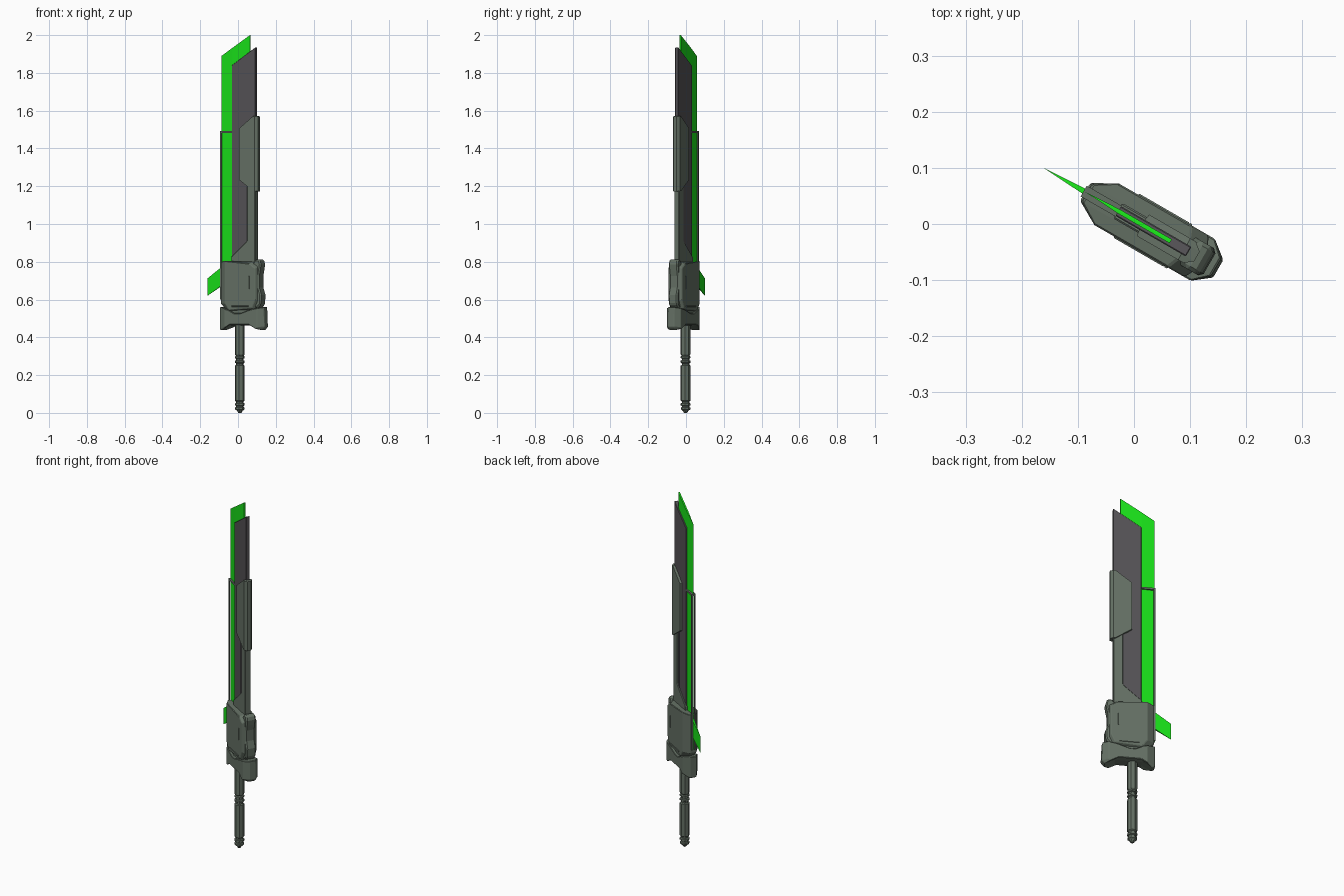
import bpy, bmesh, math
from mathutils import Matrix, Vector

if "Cube" in bpy.data.objects:
    bpy.data.objects.remove(bpy.data.objects["Cube"])

# local frame: x = blade width, y = thickness, z = up; turned 30 degrees about z
TURN = Matrix.Rotation(math.radians(-30), 4, 'Z') @ Matrix.Translation((0, 0.006, 0))


def material(name, rgb):
    m = bpy.data.materials.new(name)
    m.diffuse_color = (*rgb, 1)
    m.use_nodes = True
    m.node_tree.nodes["Principled BSDF"].inputs["Base Color"].default_value = m.diffuse_color
    return m


OLIVE = material("olive_metal", (0.13, 0.165, 0.13))
DARK = material("dark_metal", (0.09, 0.085, 0.092))
GREEN = material("green_edge", (0.01, 0.75, 0.01))


def finish(name, bm, mat, bevel=0):
    bmesh.ops.recalc_face_normals(bm, faces=bm.faces)
    bm.transform(TURN)
    me = bpy.data.meshes.new(name)
    bm.to_mesh(me)
    bm.free()
    me.materials.append(mat)
    ob = bpy.data.objects.new(name, me)
    bpy.context.collection.objects.link(ob)
    if bevel:
        b = ob.modifiers.new("bevel", 'BEVEL')
        b.width = bevel
        b.segments = 1
        b.limit_method = 'ANGLE'
    return ob


def loft(name, layers, mat, bevel=0):
    """Stack of (thickness offset, outline) layers with equal point counts."""
    bm = bmesh.new()
    rings = [[bm.verts.new((u, v, z)) for u, z in pts] for v, pts in layers]
    for a, b in zip(rings, rings[1:]):
        for i in range(len(a)):
            j = (i + 1) % len(a)
            bm.faces.new((a[i], a[j], b[j], b[i]))
    bm.faces.new(rings[0])
    bm.faces.new(rings[-1])
    return finish(name, bm, mat, bevel)


def slab(name, pts, half, mat, bevel=0):
    return loft(name, [(-half, pts), (half, pts)], mat, bevel)


def rect(u0, u1, z0, z1):
    return [(u0, z0), (u0, z1), (u1, z1), (u1, z0)]


def chamfered(name, inner, v_in, outer, v_out, mat, bevel=0):
    return loft(name, [(-v_in, inner), (-v_out, outer), (v_out, outer), (v_in, inner)], mat, bevel)


def wedge(name, face, edge, half, mat):
    return loft(name, [(-half, face), (0, edge), (half, face)], mat)


def lathe(name, profile, sides, cx, cy, mat):
    bm = bmesh.new()
    rings = []
    for r, z in profile:
        rings.append([bm.verts.new((cx + r * math.cos(2 * math.pi * (i + .5) / sides),
                                    cy + r * math.sin(2 * math.pi * (i + .5) / sides), z))
                      for i in range(sides)])
    for a, b in zip(rings, rings[1:]):
        for i in range(sides):
            j = (i + 1) % sides
            bm.faces.new((a[i], a[j], b[j], b[i]))
    bm.faces.new(rings[0])
    bm.faces.new(rings[-1])
    return finish(name, bm, mat)


# glowing cutting edge and side spike
wedge("green_blade",
      [(-.036, .6), (-.036, 1.932), (.072, 2.0), (.072, .6)],
      [(-.104, .6), (-.104, 1.89), (.072, 2.0), (.072, .6)], .004, GREEN)
wedge("green_spike",
      [(-.06, .80), (-.06, .80), (-.06, .70), (-.06, .70)],
      [(-.06, .80), (-.19, .712), (-.19, .62), (-.06, .70)], .008, GREEN)

# dark blade core
slab("blade_core", [(-.036, .6), (-.036, 1.84), (.109, 1.936), (.109, .6)], .010, DARK, .002)
slab("core_strip", rect(.043, .062, .85, 1.3), .013, DARK)

# spine with slanted blade collar
slab("blade_spine", [(-.037, .7), (-.037, .825), (.044, .895), (.06, .91), (.06, 1.3),
                     (.11, 1.3), (.11, .7)], .016, OLIVE, .003)

# plate clamped over the spine
chamfered("spine_plate",
          [(.015, 1.235), (.015, 1.505), (.1, 1.57), (.111, 1.57), (.111, 1.175), (.1, 1.175)], .022,
          [(.013, 1.235), (.013, 1.505), (.1, 1.572), (.126, 1.57), (.126, 1.173), (.1, 1.173)], .010,
          OLIVE)

# thin rails framing the green edge
for side in (-1, 1):
    v = side * .008
    loft("edge_rail", [(v - .003, rect(-.107, -.099, .6, 1.49)),
                       (v + .003, rect(-.107, -.099, .6, 1.49))], OLIVE)
slab("rail_cap", rect(-.107, -.035, 1.482, 1.492), .011, OLIVE)

# main guard housing
chamfered("guard_housing",
          [(-.06, .805), (.09, .79), (.125, .765), (.125, .60), (.105, .555), (-.035, .545), (-.06, .58)], .043,
          [(-.1, .80), (.10, .80), (.138, .78), (.138, .59), (.115, .54), (-.055, .535), (-.1, .58)], .018,
          OLIVE, .003)
slab("guard_side_grip",
     [(.10, .79), (.118, .813), (.143, .81), (.150, .785), (.145, .755), (.139, .725), (.139, .665),
      (.152, .625), (.150, .575), (.125, .55), (.10, .57)], .028, OLIVE, .007)

# small raised details on both faces of the housing
for side in (-1, 1):
    for name, u0, u1, z0, z1 in (("guard_slot", .084, .092, .655, .725),
                                 ("guard_lower_panel", -.02, .085, .560, .568)):
        loft(name, [(side * .042, rect(u0, u1, z0, z1)),
                    (side * .0455, rect(u0 + .002, u1 - .002, z0 + .002, z1 - .002))], OLIVE)

# flared lower guard
chamfered("lower_guard",
          [(-.06, .55), (-.04, .545), (.0, .525), (.03, .525), (.09, .545), (.138, .555),
           (.138, .452), (.125, .445), (.085, .468), (-.03, .468), (-.055, .452), (-.06, .455)], .043,
          [(-.104, .56), (-.07, .555), (-.01, .53), (.04, .53), (.11, .555), (.165, .56),
           (.170, .455), (.152, .437), (.10, .463), (-.04, .463), (-.09, .437), (-.104, .44)], .018,
          OLIVE, .003)
slab("guard_neck", rect(-.035, .085, .50, .57), .030, OLIVE, .004)

# grip with ring grooves and pommel
lathe("handle",
      [(.008, 0), (.016, .012), (.025, .018), (.025, .028), (.020, .031), (.020, .037), (.026, .040),
       (.026, .050), (.020, .053), (.020, .060), (.026, .065), (.026, .250), (.020, .254), (.020, .262),
       (.026, .266), (.026, .276), (.020, .279), (.020, .287), (.026, .290), (.026, .298), (.021, .302),
       (.026, .310), (.026, .50)], 8, .0095, -.003, OLIVE)
